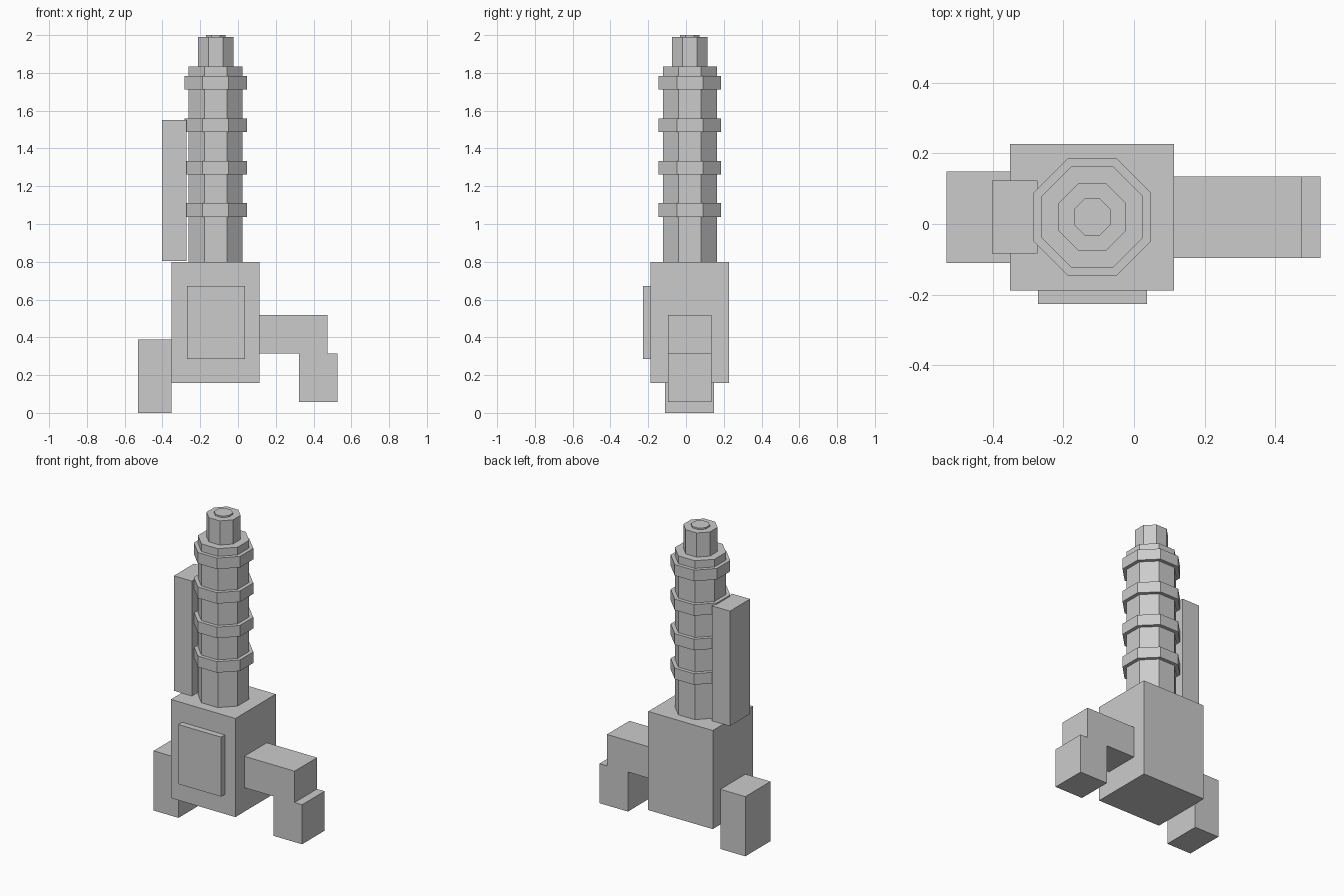
import bpy, bmesh, math
from mathutils import Matrix, Vector

if "Cube" in bpy.data.objects:
    bpy.data.objects.remove(bpy.data.objects["Cube"])

grey = bpy.data.materials.new("light grey")
grey.diffuse_color = (0.6, 0.6, 0.6, 1)
grey.use_nodes = True
grey.node_tree.nodes["Principled BSDF"].inputs["Base Color"].default_value = grey.diffuse_color

CX, CY = -0.118, 0.02  # tower axis


def finish(name, bm):
    me = bpy.data.meshes.new(name)
    bm.to_mesh(me)
    bm.free()
    me.materials.append(grey)
    ob = bpy.data.objects.new(name, me)
    bpy.context.collection.objects.link(ob)
    return ob


def box(name, x0, x1, y0, y1, z0, z1):
    bm = bmesh.new()
    lo, hi = Vector((x0, y0, z0)), Vector((x1, y1, z1))
    m = Matrix.Translation((lo + hi) / 2) @ Matrix.Diagonal((*(hi - lo), 1))
    bmesh.ops.create_cube(bm, size=1, matrix=m)
    return finish(name, bm)


def octagon(name, half_width, z0, z1):
    # eight-sided prism with flats facing the axes
    bm = bmesh.new()
    r = half_width / math.cos(math.pi / 8)
    m = Matrix.Translation((CX, CY, (z0 + z1) / 2)) @ Matrix.Rotation(math.pi / 8, 4, 'Z')
    bmesh.ops.create_cone(bm, cap_ends=True, segments=8, radius1=r, radius2=r,
                          depth=z1 - z0, matrix=m)
    return finish(name, bm)


# Body and front plate
box("body", -0.351, 0.113, -0.188, 0.2265, 0.159, 0.80)
box("front_plate", -0.271, 0.037, -0.2265, -0.188, 0.286, 0.673)

# Side foot, and arm with hanging end
box("left_foot", -0.53, -0.351, -0.11, 0.148, 0.0, 0.388)
box("arm", 0.113, 0.474, -0.096, 0.135, 0.315, 0.519)
box("arm_end", 0.323, 0.528, -0.096, 0.135, 0.058, 0.315)

# Upright box standing beside the tower
box("side_box", -0.402, -0.273, -0.084, 0.123, 0.803, 1.55)

# Tower with collars, neck and tip
octagon("tower", 0.143, 0.80, 1.833)
for i in range(4):
    z = 1.038 + i * 0.2245 * 1.0 if i == 0 else 1.038 + i * (1.711 - 1.038) / 3
    octagon(f"collar_{i + 1}", 0.166, z, z + 0.072)
octagon("neck", 0.095, 1.833, 1.99)
octagon("tip", 0.052, 1.99, 2.0)
